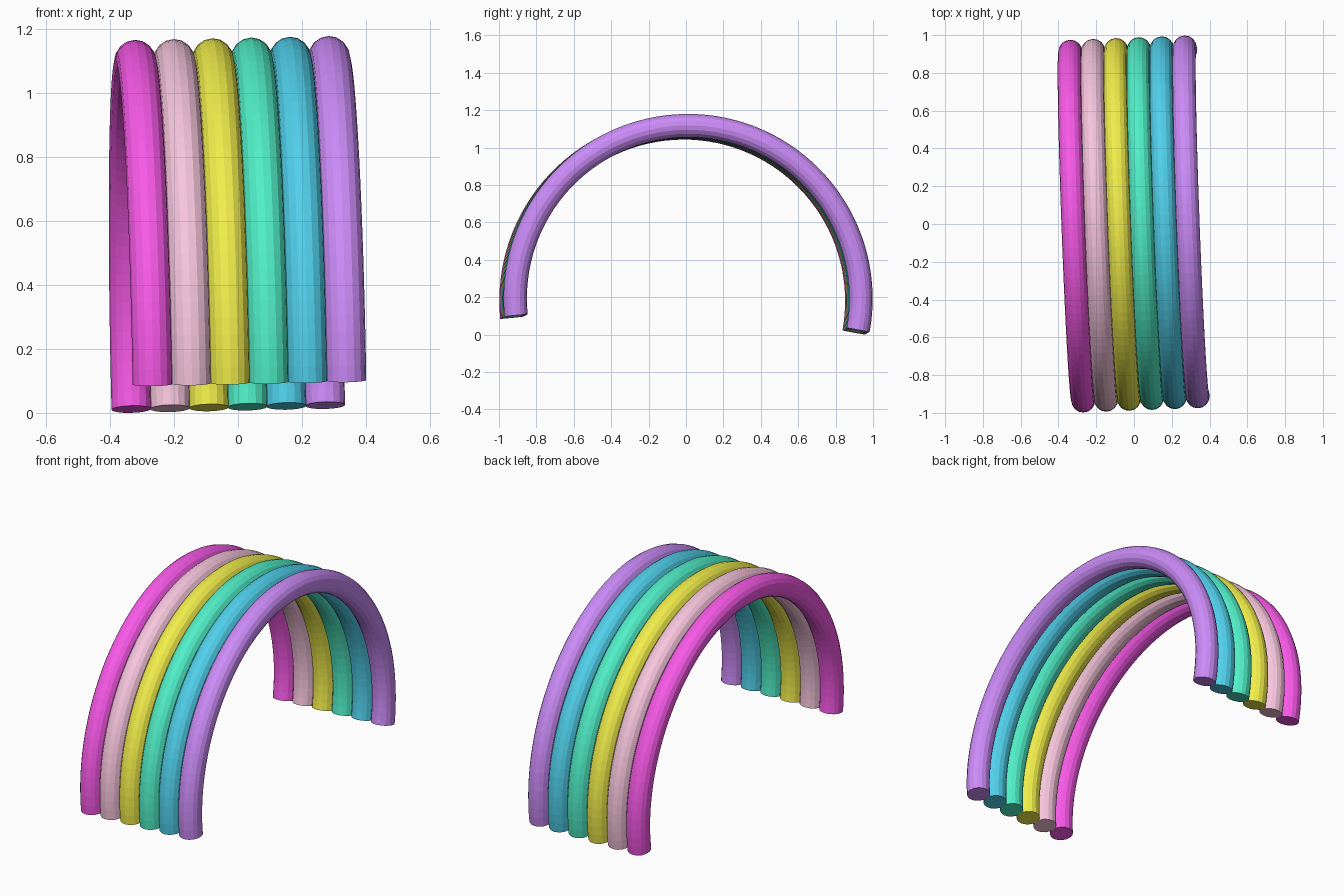
import bpy, bmesh
from math import sin, cos, radians, pi
from mathutils import Vector

if "Cube" in bpy.data.objects:
    bpy.data.objects.remove(bpy.data.objects["Cube"])

R, r = 0.925, 0.0625            # arch radius, tube radius
SIDES, SEGS = 16, 64
START, END = radians(-10.5), radians(185.6)

# slightly tilted stacking axis and the arch plane perpendicular to it
axis = Vector((1, 0.037, 0.02)).normalized()
up = (Vector((0, 0, 1)) - axis * axis.z).normalized()
back = up.cross(axis).normalized()
CENTRE = Vector((0, 0, 0.186))
STEP = 0.1213

COLOURS = [("magenta", (0.94, 0.10, 0.81)), ("pink", (0.93, 0.56, 0.72)),
           ("yellow", (0.88, 0.85, 0.07)), ("green", (0.08, 0.86, 0.57)),
           ("blue", (0.08, 0.63, 0.83)), ("purple", (0.60, 0.26, 0.94))]


def arch_tube(name, centre, colour):
    bm = bmesh.new()
    rings = []
    for i in range(SEGS + 1):
        a = START + (END - START) * i / SEGS
        out = back * cos(a) + up * sin(a)
        ring = []
        for j in range(SIDES):
            t = 2 * pi * j / SIDES
            ring.append(bm.verts.new(centre + out * (R + r * cos(t)) + axis * r * sin(t)))
        rings.append(ring)
    for p, q in zip(rings, rings[1:]):
        for j in range(SIDES):
            k = (j + 1) % SIDES
            bm.faces.new((p[j], p[k], q[k], q[j]))
    # flat end caps
    bm.faces.new(rings[0])
    bm.faces.new(rings[-1])
    bmesh.ops.recalc_face_normals(bm, faces=bm.faces)
    me = bpy.data.meshes.new(name)
    bm.to_mesh(me)
    bm.free()
    mat = bpy.data.materials.new(name)
    mat.diffuse_color = (*colour, 1)
    mat.use_nodes = True
    mat.node_tree.nodes["Principled BSDF"].inputs["Base Color"].default_value = mat.diffuse_color
    me.materials.append(mat)
    bpy.context.collection.objects.link(bpy.data.objects.new(name, me))


# six arches side by side along the axis
for n, (label, colour) in enumerate(COLOURS):
    arch_tube(label + "_arch", CENTRE + axis * STEP * (n - 2.5), colour)
